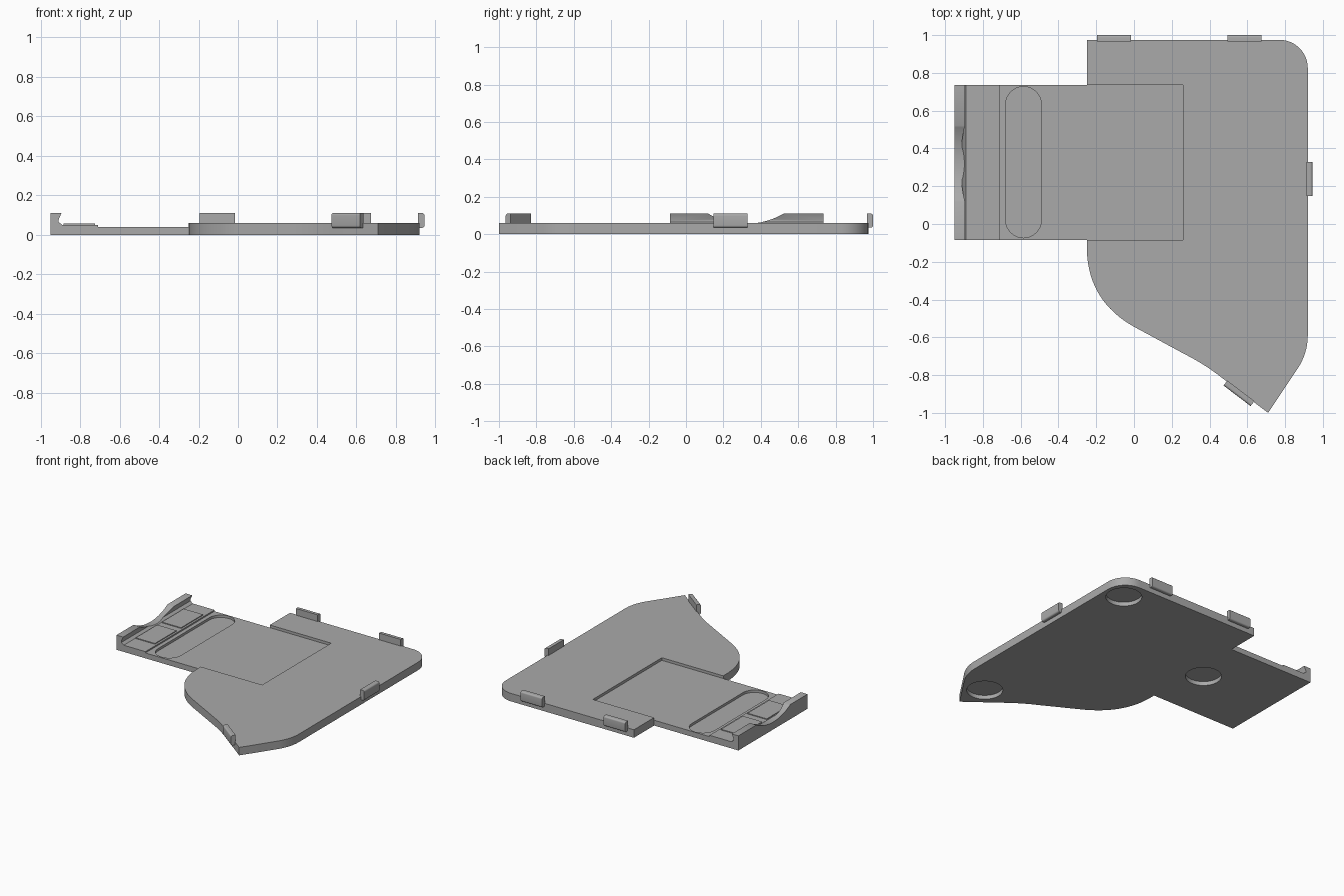
import bpy, bmesh, math
from mathutils import Vector, Matrix

cube = bpy.data.objects.get("Cube")
if cube:
    bpy.data.objects.remove(cube, do_unlink=True)

grey = bpy.data.materials.new("plain grey")
grey.use_nodes = True
grey.diffuse_color = (0.4, 0.4, 0.4, 1)
grey.node_tree.nodes["Principled BSDF"].inputs["Base Color"].default_value = (0.4, 0.4, 0.4, 1)


def curve(a, control, b, steps=14):
    """Points along a quadratic curve from a to b."""
    a, control, b = Vector(a), Vector(control), Vector(b)
    return [tuple(a * (1 - t) ** 2 + control * 2 * t * (1 - t) + b * t * t)
            for t in (i / steps for i in range(steps + 1))]


def arc(cx, cy, r, start, end, steps=16):
    return [(cx + r * math.cos(math.radians(start + (end - start) * i / steps)),
             cy + r * math.sin(math.radians(start + (end - start) * i / steps)))
            for i in range(steps + 1)]


def prism(name, points, low, high, place=lambda u, v, w: (u, v, w)):
    """Extrude a flat profile; place maps profile and depth to x, y, z."""
    bm = bmesh.new()
    face = bm.faces.new([bm.verts.new(place(u, v, low)) for u, v in points])
    step = Vector(place(0, 0, high)) - Vector(place(0, 0, low))
    out = bmesh.ops.extrude_face_region(bm, geom=[face])
    bmesh.ops.translate(bm, verts=[g for g in out["geom"] if isinstance(g, bmesh.types.BMVert)], vec=step)
    if face.is_valid and not any(len(e.link_faces) == 1 for e in bm.edges):
        pass
    else:
        bmesh.ops.holes_fill(bm, edges=[e for e in bm.edges if e.is_boundary])
    bmesh.ops.recalc_face_normals(bm, faces=bm.faces[:])
    mesh = bpy.data.meshes.new(name)
    bm.to_mesh(mesh)
    bm.free()
    obj = bpy.data.objects.new(name, mesh)
    bpy.context.collection.objects.link(obj)
    mesh.materials.append(grey)
    return obj


def cut(obj, cutter):
    mod = obj.modifiers.new("cut", 'BOOLEAN')
    mod.operation, mod.solver, mod.object = 'DIFFERENCE', 'EXACT', cutter
    cutter.hide_render = True
    cutter.hide_viewport = True
    cutter.display_type = 'WIRE'


def finish(obj):
    """Apply the modifiers, then smooth the rounded sides."""
    deps = bpy.context.evaluated_depsgraph_get()
    mesh = bpy.data.meshes.new_from_object(obj.evaluated_get(deps))
    obj.modifiers.clear()
    obj.data = mesh
    bpy.ops.object.select_all(action='DESELECT')
    obj.select_set(True)
    bpy.context.view_layer.objects.active = obj
    bpy.ops.object.shade_smooth_by_angle(angle=math.radians(30))


FLOOR, TOP, RIM = 0.04, 0.06, 0.11
LEFT, STEP, INNER = -0.95, -0.25, 0.26
Y0, Y1 = -0.085, 0.735

# Outer edge of the wide plate, from its back corner clockwise to the tray
edge = [(STEP, 0.975)]
edge += arc(0.77, 0.825, 0.15, 90, 0)
edge += curve((0.92, -0.59), (0.92, -0.68), (0.87, -0.76), 10)
edge += [(0.71, -1.0)]
edge += curve((0.46, -0.81), (0.37, -0.74), (0.27, -0.69), 10)
edge += curve((0.03, -0.56), (-0.25, -0.42), (STEP, -0.12), 18)
edge += [(STEP, Y0)]

base = prism("base_plate", edge + [(LEFT, Y0), (LEFT, Y1), (STEP, Y1)], 0, FLOOR)
upper = prism("raised_border", edge + [(INNER, Y0), (INNER, Y1), (STEP, Y1)], FLOOR, TOP)

# Round pockets underneath
for i, (x, y) in enumerate([(0.68, -0.77), (0.77, 0.81), (-0.34, 0.33)]):
    cut(base, prism(f"pocket_cutter_{i + 1}", arc(x, y, 0.123, 0, 352.5, 47), -0.05, 0.03))

# Long rounded recess in the tray floor
slot = arc(-0.585, 0.632, 0.095, 0, 180) + arc(-0.585, 0.022, 0.095, 180, 360)
cut(base, prism("slot_cutter", slot, 0.022, 0.1))

# Hooked end lip with a scooped middle
side = lambda u, v, w: (u, w, v)
lip = prism("end_lip", [(LEFT, FLOOR), (-0.71, FLOOR), (-0.71, 0.05), (-0.89, 0.05), (-0.91, 0.065),
                        (-0.91, 0.075), (-0.895, RIM), (LEFT, RIM)], Y0, Y1, side)
across = lambda u, v, w: (w, u, v)
scoop = curve((0.115, RIM + 0.002), (0.21, 0.056), (0.32, 0.056)) + \
    curve((0.32, 0.056), (0.43, 0.056), (0.525, RIM + 0.002))[1:]
cut(lip, prism("scoop_cutter", scoop + [(0.525, 0.2), (0.115, 0.2)], -1.1, -0.8, across))

# Thin pads beside the lip
pads = [prism(f"thin_pad_{i + 1}", [(-0.885, a), (-0.725, a), (-0.725, b), (-0.885, b)], 0.049, 0.056)
        for i, (a, b) in enumerate([(0.05, 0.305), (0.36, 0.62)])]


def clip(name, x, y, angle):
    """Rounded edge clip, its outer side turned to the given angle."""
    d, r = 0.027, 0.012
    profile = [(-0.006, 0.035), (d - r, 0.035)]
    profile += arc(d - r, 0.035 + r, r, -90, 0, 5) + arc(d - r, RIM - r, r, 0, 90, 5)
    profile += [(-0.006, RIM)]
    obj = prism(name, profile[:1] + profile[2:], -0.09, 0.09, side)
    obj.data.transform(Matrix.Translation((x, y, 0)) @ Matrix.Rotation(math.radians(angle), 4, 'Z'))
    return obj


clips = [clip("back_clip_right", -0.105, 0.973, 90),
         clip("back_clip_left", 0.585, 0.973, 90),
         clip("side_clip", 0.918, 0.238, 0),
         clip("front_clip", 0.562, -0.888, 232.8)]

for part in [base, upper, lip] + pads + clips:
    finish(part)
for obj in [o for o in bpy.context.collection.objects if "cutter" in o.name]:
    bpy.data.objects.remove(obj, do_unlink=True)
